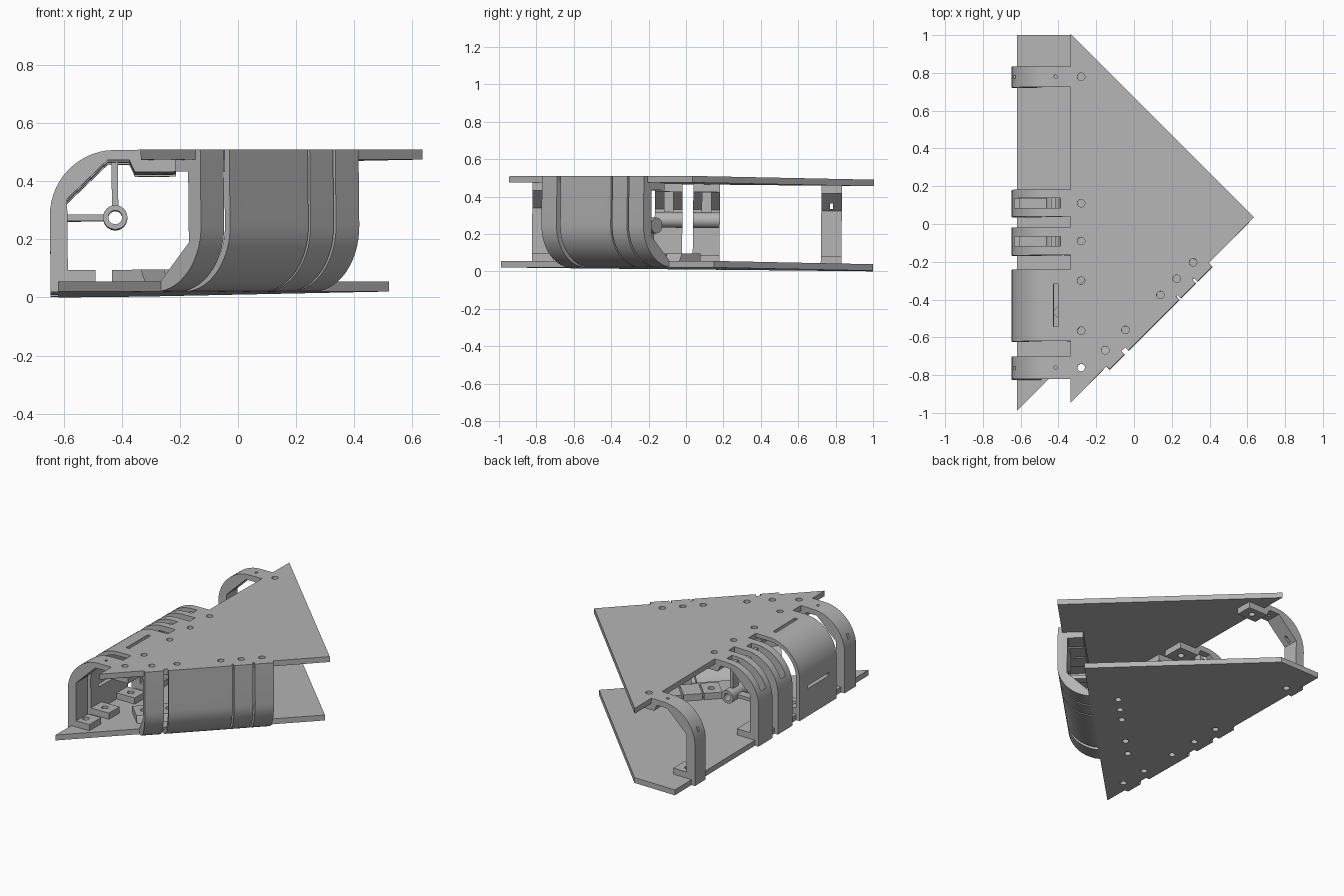
import bpy, bmesh, math
from mathutils import Matrix, Vector

cube = bpy.data.objects.get("Cube")
if cube:
    bpy.data.objects.remove(cube, do_unlink=True)

grey = bpy.data.materials.new("light grey")
grey.use_nodes = True
grey.diffuse_color = (0.46, 0.46, 0.46, 1)
grey.node_tree.nodes["Principled BSDF"].inputs["Base Color"].default_value = (0.46, 0.46, 0.46, 1)

H = 0.487       # outside height between the plates
T = 0.035       # plate thickness
R = 0.225       # bracket corner radius
Q = math.sqrt(0.5)

# The whole assembly leans slightly
TILT = Matrix.Translation((0, 0, 0.0167)) @ Matrix.Rotation(-0.0146, 4, Vector((1, 1, 0)).normalized())


def frame(u, s, v, origin):
    m = Matrix((u, s, v)).transposed().to_4x4()
    m.translation = origin
    return m


# Local axes: u runs inward from the wall, s along it, v towards the rounded edge
PLAIN = Matrix.Identity(4)
LEFT = frame((1, 0, 0), (0, 1, 0), (0, 0, 1), (-0.645, 0, 0))
DIAG = frame((-Q, Q, 0), (Q, Q, 0), (0, 0, -1), (0.325, -0.325, H))


def prism(bm, points, depth):
    """Extrude an outline of 3D points along depth."""
    face = bm.faces.new([bm.verts.new(p) for p in points])
    out = bmesh.ops.extrude_face_region(bm, geom=[face])
    moved = [g for g in out["geom"] if isinstance(g, bmesh.types.BMVert)]
    bmesh.ops.translate(bm, verts=moved, vec=depth)


def box(bm, u, s, v):
    prism(bm, [(u[0], s[0], v[0]), (u[1], s[0], v[0]), (u[1], s[1], v[0]), (u[0], s[1], v[0])],
          (0, 0, v[1] - v[0]))


def circle(r, n=24):
    return [(r * math.cos(2 * math.pi * i / n), r * math.sin(2 * math.pi * i / n)) for i in range(n)]


def hole(bm, u, s, v, r=0.02):
    prism(bm, [(u + a, s + b, v[0]) for a, b in circle(r)], (0, 0, v[1] - v[0]))


def cross_hole(bm, u, v, s, r):
    prism(bm, [(u + a, s[0], v + b) for a, b in circle(r)], (0, s[1] - s[0], 0))


def make(name, bm, matrix, cutter=None):
    bm.transform(TILT @ matrix)
    bmesh.ops.recalc_face_normals(bm, faces=bm.faces)
    mesh = bpy.data.meshes.new(name)
    bm.to_mesh(mesh)
    bm.free()
    obj = bpy.data.objects.new(name, mesh)
    bpy.context.collection.objects.link(obj)
    if name.startswith("cutter"):
        obj.hide_render = True
        return obj
    mesh.materials.append(grey)
    if cutter:
        mod = obj.modifiers.new("cut", 'BOOLEAN')
        mod.operation, mod.solver, mod.object = 'DIFFERENCE', 'EXACT', cutter
        bpy.context.view_layer.update()
        dg = bpy.context.evaluated_depsgraph_get()
        obj.data = bpy.data.meshes.new_from_object(obj.evaluated_get(dg))
        obj.modifiers.clear()
    obj.data.shade_smooth()
    obj.data.set_sharp_from_angle(angle=math.radians(25))
    return obj


def arc(r, n=14):
    return [(R - r * math.cos(math.pi / 2 * i / n), H - R + r * math.sin(math.pi / 2 * i / n))
            for i in range(n + 1)]


def bracket(name, matrix, s0, s1, kind, screws):
    mid = (s0 + s1) / 2
    # Cutter: plate screws, slots and pin holes
    bm = bmesh.new()
    for s in screws:
        hole(bm, 0.088, s, (-0.1, 0.12))
        hole(bm, 0.37, s, (0.38, 0.6))
    if kind == "hinge":
        box(bm, (0.015, 0.26), (mid - 0.026, mid + 0.026), (H - R, 0.6))
    elif kind == "cover":
        box(bm, (-0.1, 0.1), (mid - 0.112, mid + 0.112), (0.18, 0.2))
        box(bm, (0.225, 0.247), (mid - 0.112, mid + 0.112), (0.4, 0.6))
    else:
        hole(bm, 0.235, mid, (0.4, 0.6), 0.009)
        box(bm, (-0.1, 0.2), (mid - 0.008, mid + 0.008), (0.33, 0.36))
    cutter = make("cutter_" + name, bm, matrix)

    # Strap body
    if kind == "cover":
        inner = [(0.315, H - 0.025)] + arc(R - 0.025)[::-1] + [(0.025, 0)]
    else:
        inner = [(0.315, H - T), (0.2, H - T), (0.06, 0.32), (0.06, 0)]
    outline = [(0, 0)] + arc(R) + [(0.315, H)] + inner
    bm = bmesh.new()
    prism(bm, [(u, s0, v) for u, v in outline], (0, s1 - s0, 0))
    make(name + "_strap", bm, matrix, cutter)

    # Screw tabs against the two plates
    for i, s in enumerate(screws):
        a, b = (s - 0.055, s + 0.055) if kind == "cover" else (s0, s1)
        bm = bmesh.new()
        box(bm, (0.015, 0.155), (a, b), (T, 0.075))
        make(f"{name}_wall_tab_{i}", bm, matrix, cutter)
        bm = bmesh.new()
        tab = [(0.275, H - T), (0.295, 0.41), (0.435, 0.41), (0.435, H - T)]
        prism(bm, [(u, a, v) for u, v in tab], (0, b - a, 0))
        make(f"{name}_plate_tab_{i}", bm, matrix, cutter)
    bpy.data.objects.remove(cutter, do_unlink=True)

    # Bearing ring and its arms
    if kind == "hinge":
        bm = bmesh.new()
        cross_hole(bm, R, H - R, (s0 - 0.01, s1 + 0.01), 0.024)
        bore = make("cutter_bore", bm, matrix)
        bm = bmesh.new()
        cross_hole(bm, R, H - R, (s0, s1), 0.042)
        make(name + "_ring", bm, matrix, bore)
        bpy.data.objects.remove(bore, do_unlink=True)
        side = (mid - 0.026, mid + 0.026)
        bm = bmesh.new()
        box(bm, (R - 0.011, R + 0.011), side, (H - R + 0.036, H - 0.02))
        box(bm, (0.04, R - 0.036), side, (H - R - 0.011, H - R + 0.011))
        make(name + "_arms", bm, matrix)


def along(x):
    return (x - 0.325) / Q


# Brackets: name, frame, start, end, kind, screw positions
BRACKETS = [
    ("rear_strap", LEFT, 0.72, 0.83, "strap", [0.775]),
    ("rear_hinge", LEFT, 0.035, 0.178, "hinge", [0.105]),
    ("middle_hinge", LEFT, -0.17, -0.022, "hinge", [-0.095]),
    ("side_cover", LEFT, -0.625, -0.245, "cover", [-0.57, -0.305]),
    ("front_strap", LEFT, -0.825, -0.705, "strap", [-0.765]),
    ("diagonal_strap_a", DIAG, along(-0.125), along(-0.045), "strap", [along(-0.085)]),
    ("diagonal_cover", DIAG, along(-0.025), along(0.245), "cover", [along(0.022), along(0.207)]),
    ("diagonal_hinge", DIAG, along(0.252), along(0.332), "hinge", [along(0.293)]),
    ("diagonal_strap_b", DIAG, along(0.34), along(0.42), "strap", [along(0.38)]),
]
for item in BRACKETS:
    bracket(*item)

# Plates with their screw holes
bm = bmesh.new()
for name, matrix, s0, s1, kind, screws in BRACKETS:
    old = set(bm.verts)
    for s in screws:
        hole(bm, 0.088, s, (-0.1, 0.12))
        hole(bm, 0.37, s, (0.38, 0.6))
    bmesh.ops.transform(bm, matrix=matrix, verts=[v for v in bm.verts if v not in old])
cutter = make("cutter_plates", bm, PLAIN)
bottom = [(-0.62, -0.99), (0.52, 0.15), (-0.33, 1), (-0.62, 1)]
top = [(-0.33, -0.95), (0.64, 0.03), (-0.33, 1)]
for name, outline, z in (("bottom_plate", bottom, 0), ("top_plate", top, H - T)):
    bm = bmesh.new()
    prism(bm, [(x, y, z) for x, y in outline], (0, 0, T))
    make(name, bm, PLAIN, cutter)
bpy.data.objects.remove(cutter, do_unlink=True)
